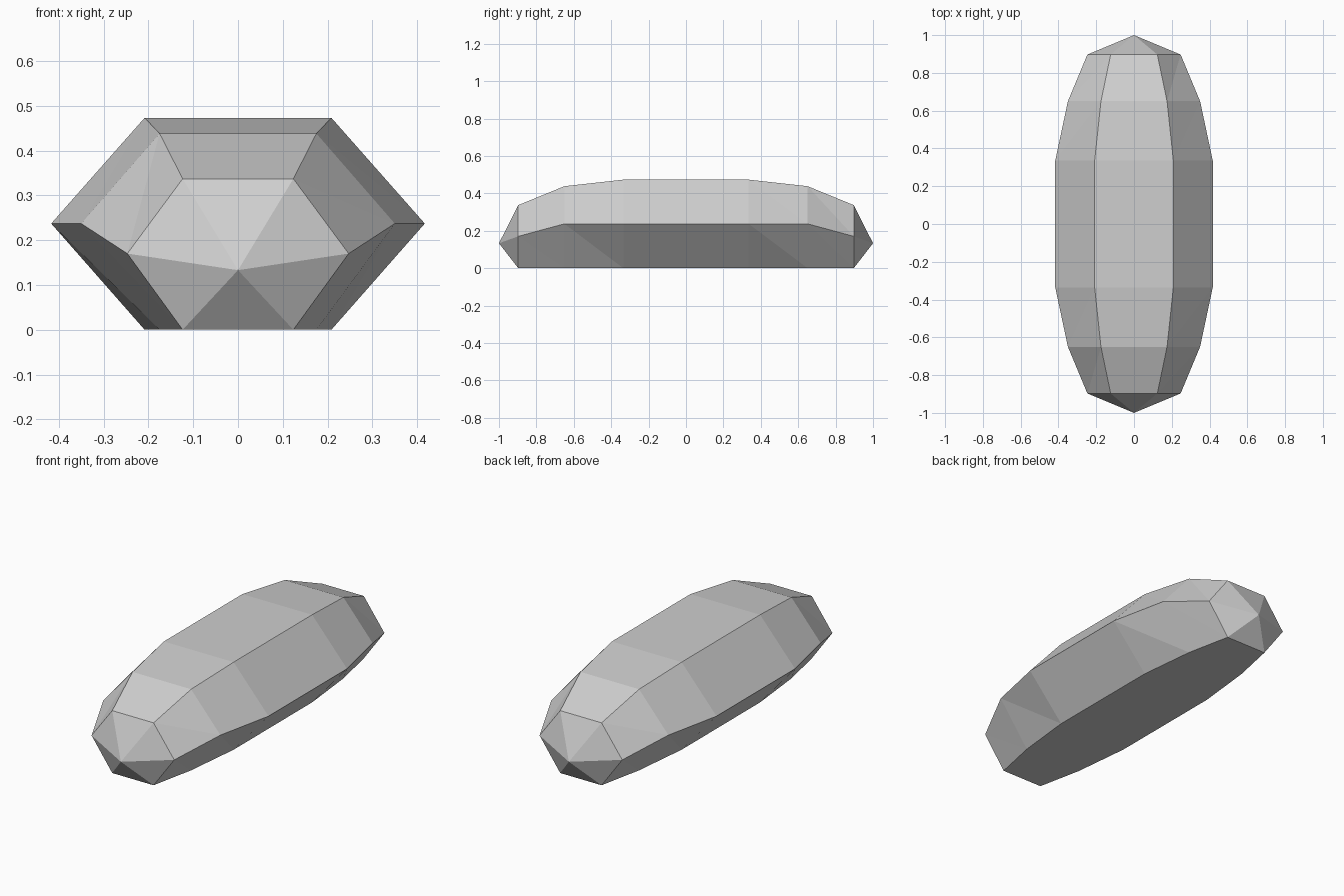
import bpy, bmesh

cube = bpy.data.objects.get("Cube")
if cube:
    bpy.data.objects.remove(cube, do_unlink=True)

# One plain grey for the whole stone
grey = bpy.data.materials.new("stone_grey")
colour = (0.62, 0.62, 0.62, 1)
grey.diffuse_color = colour
grey.use_nodes = True
grey.node_tree.nodes["Principled BSDF"].inputs["Base Color"].default_value = colour

# Half profile from the middle to the end: y, half width, widest height, top height
stations = [(0.335, 0.417, 0.237, 0.473),
            (0.65, 0.35, 0.237, 0.438),
            (0.897, 0.247, 0.17, 0.337)]
TIP_Y, TIP_Z = 1.0, 0.133
SIDES = 6

bm = bmesh.new()


def hexagon(y, w, mid, top):
    """Six-sided section, clockwise as seen from the front, flat on the ground."""
    h = w / 2
    points = [(-h, top), (h, top), (w, mid), (h, 0), (-h, 0), (-w, mid)]
    return [bm.verts.new((x, y, z)) for x, z in points]


# Mirrored run of sections from front to back
sections = [(-y, *rest) for y, *rest in reversed(stations)] + stations
rings = [hexagon(*s) for s in sections]

# Facets between neighbouring sections
for a, b in zip(rings, rings[1:]):
    for j in range(SIDES):
        k = (j + 1) % SIDES
        bm.faces.new((a[j], b[k], b[j]))
        bm.faces.new((a[j], a[k], b[k]))

# Pointed ends
for ring, y in ((rings[0], -TIP_Y), (rings[-1], TIP_Y)):
    tip = bm.verts.new((0, y, TIP_Z))
    for j in range(SIDES):
        bm.faces.new((ring[j], ring[(j + 1) % SIDES], tip))

bmesh.ops.recalc_face_normals(bm, faces=bm.faces)
mesh = bpy.data.meshes.new("faceted_stone")
bm.to_mesh(mesh)
bm.free()
mesh.materials.append(grey)
stone = bpy.data.objects.new("faceted_stone", mesh)
bpy.context.collection.objects.link(stone)
